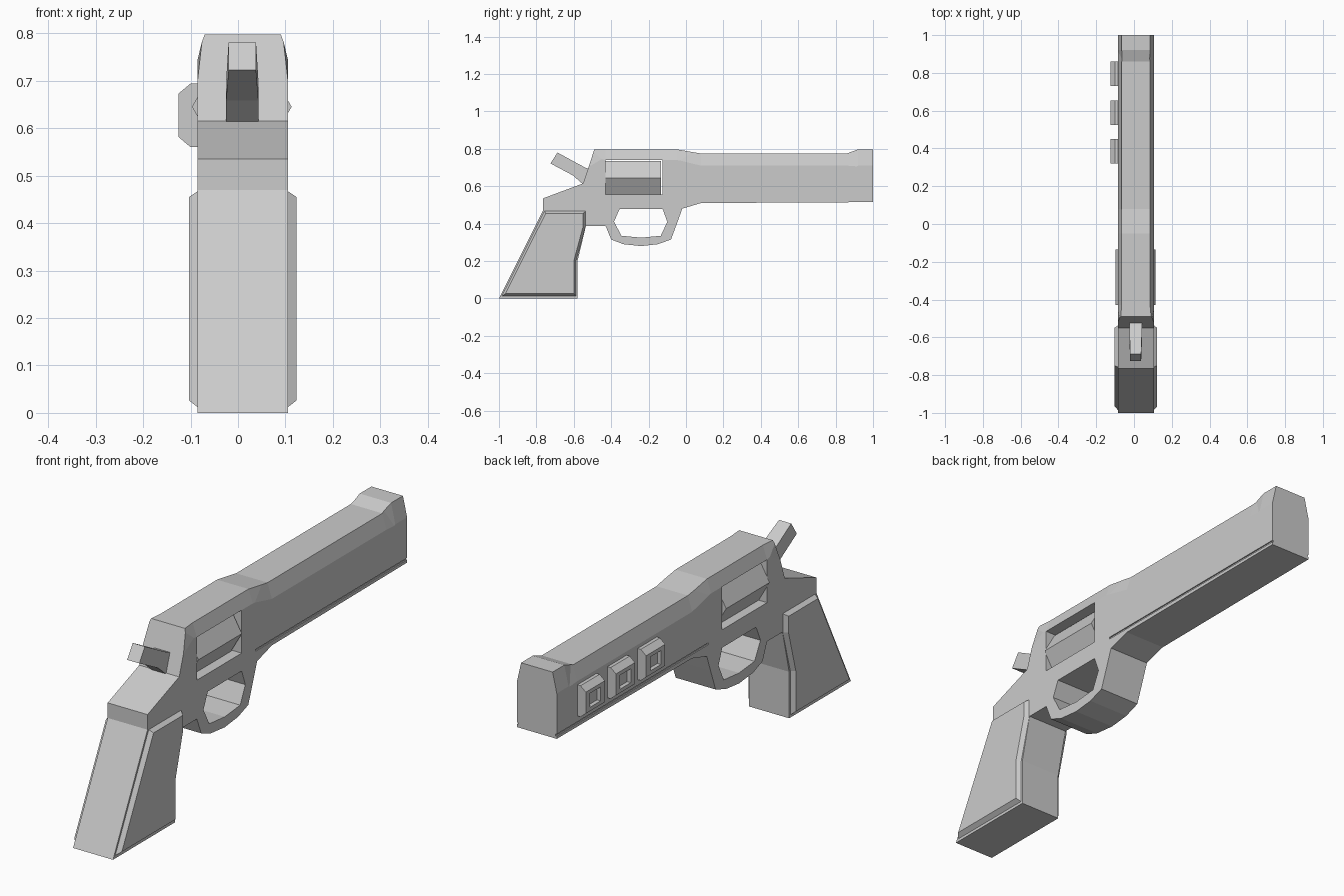
import bpy, bmesh, math

if "Cube" in bpy.data.objects:
    bpy.data.objects.remove(bpy.data.objects["Cube"])

CX, HALF = 0.01, 0.095          # centre plane and half thickness of the body
grey = bpy.data.materials.new("grey metal")
grey.diffuse_color = (0.6, 0.6, 0.6, 1)
grey.use_nodes = True
grey.node_tree.nodes["Principled BSDF"].inputs["Base Color"].default_value = grey.diffuse_color


def finish(name, bm):
    bmesh.ops.recalc_face_normals(bm, faces=bm.faces[:])
    me = bpy.data.meshes.new(name)
    bm.to_mesh(me)
    bm.free()
    me.materials.append(grey)
    ob = bpy.data.objects.new(name, me)
    bpy.context.collection.objects.link(ob)
    return ob


def loft(name, rings):
    """Join rings of equal length and cap both ends."""
    bm = bmesh.new()
    rows = [[bm.verts.new(p) for p in r] for r in rings]
    n = len(rows[0])
    for a, b in zip(rows, rows[1:]):
        for i in range(n):
            j = (i + 1) % n
            bm.faces.new((a[i], a[j], b[j], b[i]))
    bm.faces.new(rows[0])
    bm.faces.new(rows[-1])
    return finish(name, bm)


def plate(name, profile, x0, x1):
    return loft(name, [[(x, y, z) for y, z in profile] for x in (x0, x1)])


def box(y0, y1, z0, z1):
    return [(y0, z0), (y1, z0), (y1, z1), (y0, z1)]


def cut(target, cutter):
    cutter.hide_render = True
    mod = target.modifiers.new("cut", 'BOOLEAN')
    mod.operation, mod.solver, mod.object = 'DIFFERENCE', 'EXACT', cutter
    bpy.context.view_layer.objects.active = target
    bpy.ops.object.modifier_apply(modifier=mod.name)
    bpy.data.objects.remove(cutter)


# Body: barrel, frame, trigger guard and grip core in one outline
outline = [(-1, 0), (-.58, 0), (-.58, .2), (-.535, .388), (-.43, .388), (-.4, .315),
           (-.335, .29), (-.24, .28), (-.15, .29), (-.08, .315), (-.045, .41),
           (-.02, .48), (.08, .51), (1, .515), (1, .797), (.92, .797), (.86, .775),
           (.08, .775), (-.05, .797), (-.49, .797), (-.55, .615), (-.765, .535),
           (-.765, .47)]
body = plate("body", outline, CX - HALF, CX + HALF)

# Guard opening and cylinder window
guard = [(-.355, .478), (-.125, .478), (-.1, .41), (-.135, .335), (-.24, .325),
         (-.345, .335), (-.385, .41)]
cut(body, plate("guard_cutter", guard, -.3, .3))
cut(body, plate("window_cutter", box(-.43, -.125, .555, .74), -.3, .3))

# Sloped top edges and the thin line under the barrel, on both sides
stations = [(-.6, .655, .797), (-.43, .74, .797), (-.05, .74, .797), (.08, .71, .775),
            (.86, .71, .775), (.92, .71, .797), (1.1, .71, .797)]
for s in (1, -1):
    rings = []
    for y, low, top in stations:
        k = (top - low) / .02
        rings.append([(CX + s * (HALF + .004), y, low - .004 * k),
                      (CX + s * (HALF - .03), y, top + .01 * k),
                      (CX + s * .3, y, top + .01 * k)])
    cutter = loft("edge_cutter", rings)
    bm = bmesh.new()
    bm.from_mesh(cutter.data)
    bmesh.ops.triangulate(bm, faces=bm.faces[:])
    bm.to_mesh(cutter.data)
    bm.free()
    cut(body, cutter)
    cut(body, plate("line_cutter", box(-.03, 1.1, .527, .535),
                    CX + s * (HALF - .005), CX + s * .3))

# Six-sided cylinder
hexagon = [(CX - .002 + .105 * math.cos(i * math.pi / 3),
            .645 + .105 * math.sin(i * math.pi / 3)) for i in range(6)]
loft("cylinder", [[(x, y, z) for x, z in hexagon] for y in (-.43, -.135)])

# Grip panels with bevelled rims
base = [(-.985, .012), (-.588, .012), (-.588, .2), (-.537, .385), (-.537, .467), (-.757, .467)]
rim = [(-.965, .026), (-.6, .026), (-.6, .2), (-.55, .385), (-.55, .455), (-.75, .455)]
for side, s in (("right", 1), ("left", -1)):
    loft("grip_panel_" + side, [[(CX + s * x, y, z) for y, z in p]
                                for x, p in ((HALF - .01, base), (HALF, base), (HALF + .018, rim))])

# Hammer, narrower at the tip
hammer = [(-.687, .78), (-.725, .722), (-.605, .658), (-.55, .61), (-.5, .62), (-.5, .685), (-.54, .7)]
loft("hammer", [[(CX - .001 + s * (.029 if y < -.65 else .034), y, z) for y, z in hammer]
                for s in (-1, 1)])

# Three side blocks with a recessed square
for i, yc in enumerate((.385, .59, .795)):
    def ring(x, hy, hz):
        return [(x, yc + y, .627 + z) for y, z in box(-hy, hy, -hz, hz)]
    loft("side_block_%d" % (i + 1), [ring(-.08, .065, .067), ring(-.1, .065, .067),
                                     ring(-.125, .065, .046), ring(-.125, .036, .03),
                                     ring(-.108, .036, .03)])
